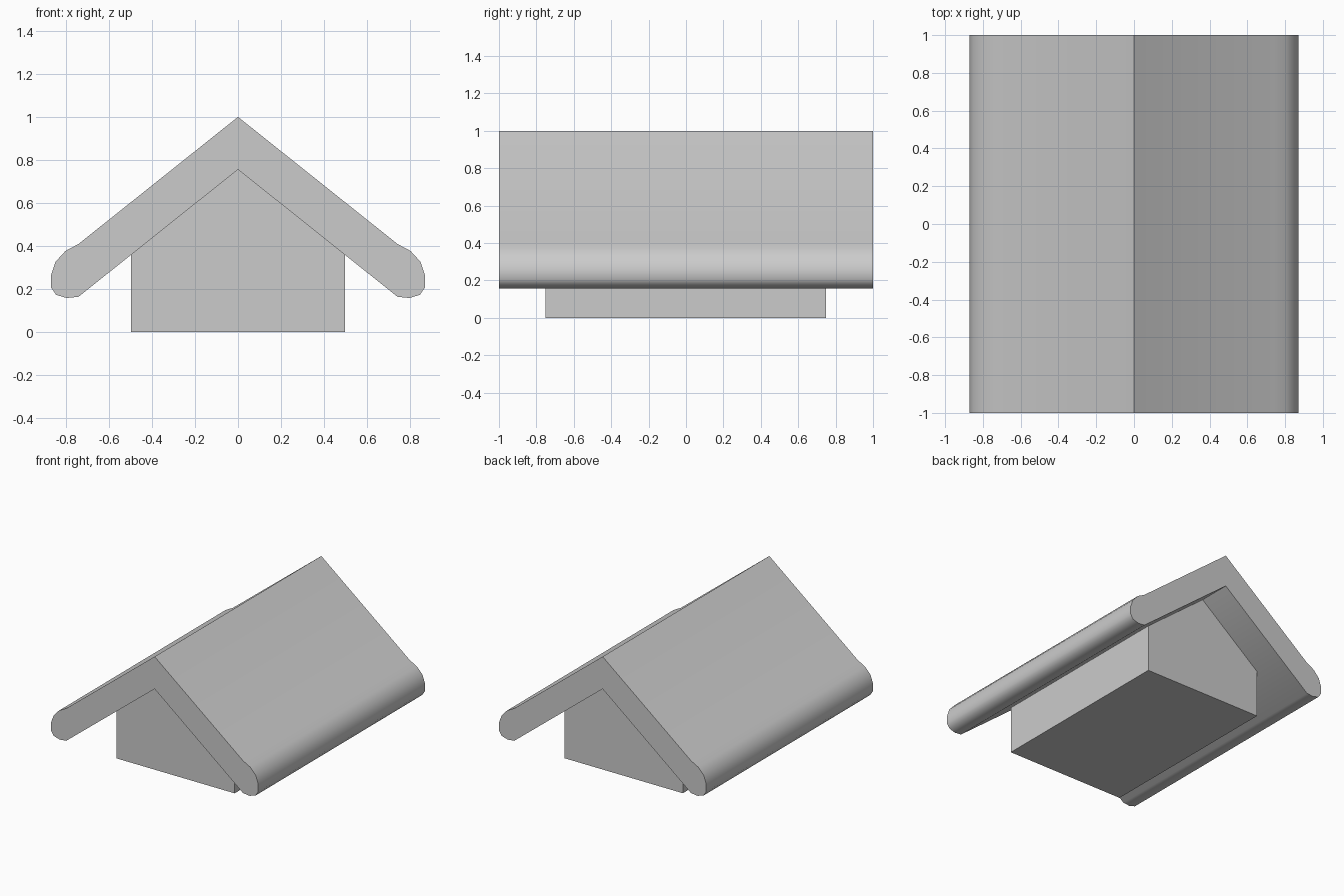
import bpy, bmesh, math

if "Cube" in bpy.data.objects:
    bpy.data.objects.remove(bpy.data.objects["Cube"])


def extrude_profile(name, profile, y0, y1):
    """Closed x-z profile extruded along y into a solid."""
    bm = bmesh.new()
    face = bm.faces.new([bm.verts.new((x, y0, z)) for x, z in profile])
    ext = bmesh.ops.extrude_face_region(bm, geom=[face])
    moved = [v for v in ext["geom"] if isinstance(v, bmesh.types.BMVert)]
    bmesh.ops.translate(bm, vec=(0, y1 - y0, 0), verts=moved)
    bmesh.ops.recalc_face_normals(bm, faces=bm.faces)
    mesh = bpy.data.meshes.new(name)
    bm.to_mesh(mesh)
    bm.free()
    obj = bpy.data.objects.new(name, mesh)
    bpy.context.collection.objects.link(obj)
    return obj


def mirrored(half):
    """Right half without the centre points, mirrored to the left."""
    return [(-x, z) for x, z in reversed(half)]


# Gabled roof slab with rounded eaves
eave = [(0.743, 0.408), (0.803, 0.376), (0.849, 0.326), (0.87, 0.265),
        (0.87, 0.206), (0.847, 0.172), (0.797, 0.157), (0.742, 0.163)]
roof = extrude_profile("roof", [(0, 1.0)] + eave + [(0, 0.755)] + mirrored(eave), -1.0, 1.0)

# House body with gable walls, meeting the underside of the roof
wall = [(0.497, 0.36), (0.497, 0.0)]
body = extrude_profile("body", [(0, 0.755)] + wall + mirrored(wall), -0.75, 0.748)

# Smooth eaves, crisp ridge and ends
bpy.ops.object.select_all(action="DESELECT")
roof.select_set(True)
bpy.context.view_layer.objects.active = roof
bpy.ops.object.shade_smooth_by_angle(angle=math.radians(50))
